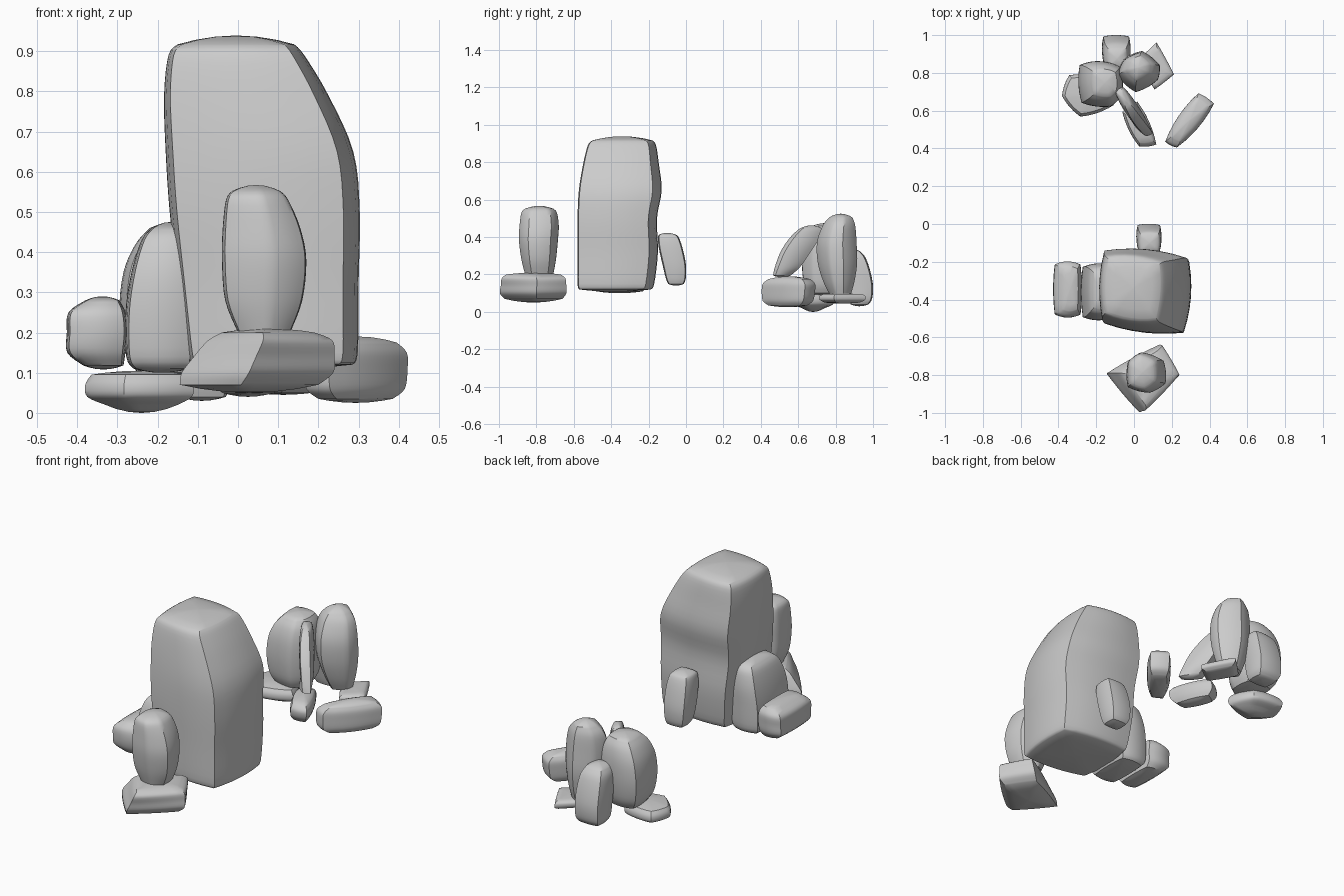
import bpy
from mathutils import Vector

BOX = [(-1, -1), (1, -1), (1, 1), (-1, 1)]


def outline(corners, bulge, n=6):
    """Polygon with softly bowed sides, normalised to a 0..1 box."""
    pts = []
    for i, c in enumerate(corners):
        a, b = Vector(c), Vector(corners[(i + 1) % len(corners)])
        d = b - a
        for k in range(n):
            t = k / n
            pts.append(a + d * t + Vector((d.y, -d.x)) * bulge * 4 * t * (1 - t))
    x0, y0 = min(p.x for p in pts), min(p.y for p in pts)
    w, h = max(p.x for p in pts) - x0, max(p.y for p in pts) - y0
    return [((p.x - x0) / w, (p.y - y0) / h) for p in pts]


def smooth_rings(rings, n=4):
    """Catmull-Rom interpolation of the ring extents."""
    out = []
    for i in range(len(rings) - 1):
        p0, p1 = rings[max(i - 1, 0)], rings[i]
        p2, p3 = rings[i + 1], rings[min(i + 2, len(rings) - 1)]
        for k in range(n):
            t = k / n
            out.append([0.5 * (2 * b + (c - a) * t + (2 * a - 5 * b + 4 * c - d) * t * t
                               + (3 * b - a - 3 * c + d) * t ** 3)
                        for a, b, c, d in zip(p0, p1, p2, p3)])
    return out + [list(rings[-1])]


def cap(ring, rise):
    """Inner rings that close an end with a shallow dome."""
    z, x0, x1, y0, y1 = ring
    cx, cy = (x0 + x1) / 2, (y0 + y1) / 2
    res = []
    for s in (0.7, 0.35, 0.02):
        res.append([z + rise * (1 - s * s), cx + (x0 - cx) * s, cx + (x1 - cx) * s,
                    cy + (y0 - cy) * s, cy + (y1 - cy) * s])
    return res


def rock(name, corners, rings, top=0.015, bottom=0.01, bulge=0.06):
    """Loft a stone; each ring is (z, x min, x max, y min, y max)."""
    prof = outline(corners, bulge)
    body = smooth_rings(rings)
    body = cap(body[0], -bottom)[::-1] + body + cap(body[-1], top)
    n = len(prof)
    verts = [(x0 + u * (x1 - x0), y0 + v * (y1 - y0), z)
             for z, x0, x1, y0, y1 in body for u, v in prof]
    faces = [(r * n + i, r * n + (i + 1) % n, (r + 1) * n + (i + 1) % n, (r + 1) * n + i)
             for r in range(len(body) - 1) for i in range(n)]
    faces += [tuple(range(n))[::-1], tuple(range(len(verts) - n, len(verts)))]
    me = bpy.data.meshes.new(name)
    me.from_pydata(verts, [], faces)
    ob = bpy.data.objects.new(name, me)
    bpy.context.collection.objects.link(ob)
    bpy.ops.object.select_all(action='DESELECT')
    ob.select_set(True)
    bpy.context.view_layer.objects.active = ob
    bpy.ops.object.shade_smooth_by_angle(angle=0.6)
    return ob


# Front group: monolith and the stones around it
rock("monolith", [(-.17, -.53), (.25, -.58), (.28, -.18), (-.16, -.14)], [
    (.12, -.12, .285, -.57, -.19), (.15, -.13, .298, -.58, -.17),
    (.32, -.15, .30, -.58, -.15), (.5, -.17, .303, -.58, -.155),
    (.65, -.18, .287, -.573, -.13), (.79, -.184, .225, -.55, -.145),
    (.89, -.173, .165, -.525, -.16), (.917, -.15, .14, -.50, -.18)], .022, .012)

rock("front_standing_stone", [(-.03, -.86), (.08, -.89), (.16, -.84), (.15, -.72), (.04, -.68), (-.03, -.73)], [
    (.20, 0, .13, -.86, -.71), (.28, -.032, .16, -.88, -.695),
    (.38, -.04, .17, -.893, -.685), (.46, -.038, .155, -.89, -.68),
    (.53, -.03, .125, -.88, -.69), (.552, -.015, .105, -.86, -.71)])

rock("front_base_slab", [(-.155, -.79), (.02, -.995), (.24, -.8), (.13, -.64)], [
    (.07, -.145, .20, -.97, -.66), (.10, -.14, .237, -.995, -.64),
    (.14, -.11, .24, -.99, -.64), (.18, -.075, .235, -.985, -.645),
    (.20, -.04, .19, -.96, -.67)], .01, .02, .02)

rock("left_upright_stone", BOX, [
    (.11, -.26, -.12, -.48, -.23), (.14, -.278, -.11, -.50, -.215),
    (.25, -.28, -.10, -.51, -.21), (.35, -.265, -.10, -.505, -.21),
    (.43, -.24, -.105, -.48, -.225), (.46, -.215, -.12, -.45, -.25)])

rock("left_outer_stone", BOX, [
    (.118, -.385, -.285, -.46, -.23), (.15, -.425, -.28, -.485, -.205),
    (.20, -.426, -.275, -.495, -.2), (.25, -.422, -.28, -.49, -.2),
    (.28, -.38, -.295, -.46, -.225)], .01)

rock("rear_leaning_stone", BOX, [
    (.15, .035, .13, -.095, -.012), (.18, .02, .138, -.108, -.001),
    (.25, .012, .145, -.125, 0), (.34, .015, .145, -.145, -.018),
    (.40, .025, .138, -.15, -.04), (.415, .04, .125, -.14, -.06)], .008)

# Back group: cluster of propped stones
rock("back_right_boulder", [(.17, .44), (.23, .41), (.42, .635), (.34, .69)], [
    (.035, .20, .385, .44, .65), (.06, .17, .415, .41, .68),
    (.11, .165, .422, .405, .69), (.15, .17, .42, .41, .69),
    (.175, .20, .395, .44, .665)])

rock("back_prop_stone", [(-.10, .68), (.03, .485), (.095, .52), (-.02, .73)], [
    (.195, -.01, .10, .465, .56), (.24, -.025, .09, .475, .61),
    (.32, -.06, .065, .505, .665), (.39, -.09, .03, .55, .71),
    (.44, -.10, -.005, .60, .725), (.455, -.09, -.03, .63, .71)], .008)

rock("back_prop_foot", [(-.06, .59), (.03, .42), (.12, .43), (.02, .64)], [
    (.05, -.04, .09, .44, .62), (.08, -.06, .11, .415, .645),
    (.12, -.06, .118, .41, .645), (.145, -.045, .10, .43, .625)])

rock("back_rear_stone", BOX, [
    (.04, -.15, -.03, .88, .975), (.07, -.168, -.02, .87, .995),
    (.14, -.17, -.018, .855, 1.0), (.22, -.168, -.018, .84, .985),
    (.29, -.16, -.025, .82, .96), (.325, -.14, -.04, .82, .93)])

rock("back_left_upright", [(-.27, .64), (-.12, .62), (-.06, .68), (-.07, .83), (-.18, .86), (-.28, .84)], [
    (.10, -.25, -.09, .65, .82), (.15, -.28, -.07, .63, .845),
    (.25, -.295, -.06, .62, .86), (.35, -.285, -.06, .625, .86),
    (.42, -.255, -.07, .645, .845), (.46, -.22, -.09, .675, .82)])

rock("back_left_base", [(-.38, .68), (-.28, .57), (-.10, .63), (-.16, .77), (-.34, .79)], [
    (.02, -.33, -.15, .62, .74), (.04, -.375, -.115, .575, .785),
    (.07, -.38, -.11, .57, .79), (.095, -.365, -.125, .585, .775)], .01, .02)

rock("back_tall_stone", [(-.08, .80), (.01, .72), (.12, .78), (.13, .85), (.04, .92), (-.05, .88)], [
    (.09, -.02, .10, .77, .88), (.16, -.05, .12, .735, .90),
    (.26, -.08, .135, .705, .915), (.37, -.085, .135, .70, .912),
    (.46, -.07, .115, .73, .905), (.505, -.035, .08, .765, .89)], .02)

rock("back_tall_base", [(.02, .86), (.11, .71), (.21, .79), (.12, .96)], [
    (.05, .04, .185, .74, .93), (.065, .02, .21, .715, .958),
    (.085, .02, .208, .715, .958), (.095, .04, .19, .735, .94)], .003, .005, .01)
